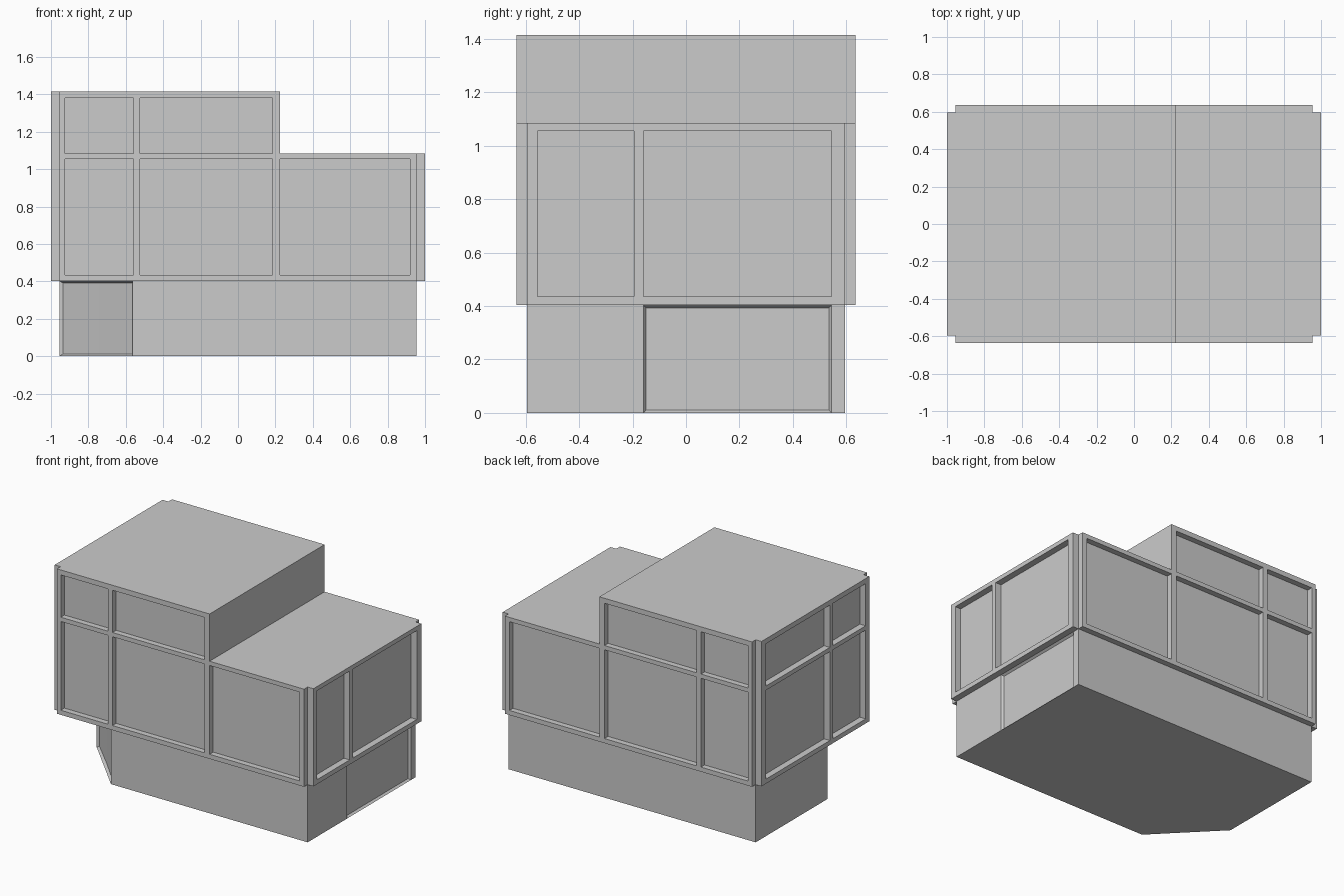
import bpy, bmesh
from mathutils import Vector

if "Cube" in bpy.data.objects:
    bpy.data.objects.remove(bpy.data.objects["Cube"])

WX, WY = 0.955, 0.595          # wall planes
DX, DY = 0.045, 0.04           # frame depth on side and front/back walls
XS = [-WX, -0.925, -0.56, -0.525, 0.185, 0.225, 0.92, WX]
YS = [-WY, -0.555, -0.195, -0.16, 0.545, WY]
ZS = [0.403, 0.435, 1.055, 1.085, 1.38, 1.415]


def finish(bm, name):
    bmesh.ops.recalc_face_normals(bm, faces=bm.faces[:])
    mesh = bpy.data.meshes.new(name)
    bm.to_mesh(mesh)
    bm.free()
    obj = bpy.data.objects.new(name, mesh)
    bpy.context.collection.objects.link(obj)
    return obj


def extrude(bm, faces, offset):
    res = bmesh.ops.extrude_face_region(bm, geom=faces, use_keep_orig=True)
    verts = [g for g in res["geom"] if isinstance(g, bmesh.types.BMVert)]
    bmesh.ops.translate(bm, verts=verts, vec=offset)
    bmesh.ops.recalc_face_normals(bm, faces=bm.faces[:])


def prism(points, offset):
    bm = bmesh.new()
    extrude(bm, [bm.faces.new([bm.verts.new(p) for p in points])], offset)
    return bm


def window_frame(name, us, zs, place, out, skip=lambda i, j: False):
    """Grid of bars: odd cells in both directions are window openings."""
    bm = bmesh.new()
    grid = {}

    def vert(i, j):
        if (i, j) not in grid:
            grid[i, j] = bm.verts.new(place(us[i], zs[j]))
        return grid[i, j]

    faces = []
    for i in range(len(us) - 1):
        for j in range(len(zs) - 1):
            if (i % 2 and j % 2) or skip(i, j):
                continue
            faces.append(bm.faces.new([vert(i, j), vert(i + 1, j),
                                       vert(i + 1, j + 1), vert(i, j + 1)]))
    extrude(bm, faces, Vector(out))
    return finish(bm, name)


# Upper storeys: stepped solid behind the frames
z0, z1, z2, step = ZS[0], ZS[3], ZS[5], XS[5]
outline = [(-WX, z0), (WX, z0), (WX, z1), (step, z1), (step, z2), (-WX, z2)]
finish(prism([(x, -WY, z) for x, z in outline], (0, 2 * WY, 0)), "upper_storeys")

# Window frames on the four sides
for name, s in (("front_window_frame", -1), ("back_window_frame", 1)):
    window_frame(name, XS, ZS, lambda u, z: (u, s * WY, z), (0, s * DY, 0),
                 lambda i, j: i >= 5 and j >= 3)
window_frame("left_window_frame", YS, ZS, lambda u, z: (-WX, u, z), (-DX, 0, 0))
window_frame("right_window_frame", YS, ZS[:4], lambda u, z: (WX, u, z), (DX, 0, 0))

# Ground floor with a cut corner for the entrance
plan = [(-0.565, -WY), (WX, -WY), (WX, -0.16), (WX, 0.545), (WX, WY),
        (-WX, WY), (-WX, -0.195)]
bm = prism([(x, y, 0) for x, y in plan], (0, 0, z0))


def side_face(test):
    return next(f for f in bm.faces
                if abs(f.normal.z) < 0.1 and test(f.calc_center_median()))


# Garage opening on the right, entrance on the cut corner
garage = side_face(lambda c: c.x > 0.95 and abs(c.y - 0.19) < 0.05)
bmesh.ops.inset_region(bm, faces=[garage], thickness=0.015, depth=-0.015)
door = side_face(lambda c: c.x < -0.7 and -0.5 < c.y < -0.3)
bmesh.ops.inset_region(bm, faces=[door], thickness=0.018, depth=-0.015)

# Seam between the two door leaves
normal = door.normal.copy()
along = Vector((normal.y, -normal.x, 0))
cut = bmesh.ops.bisect_plane(bm, geom=[door, *door.edges, *door.verts],
                             plane_co=door.calc_center_median(), plane_no=along)
seam = [g for g in cut["geom_cut"] if isinstance(g, bmesh.types.BMVert)]
bmesh.ops.translate(bm, verts=seam, vec=normal * -0.004)
finish(bm, "ground_floor")
